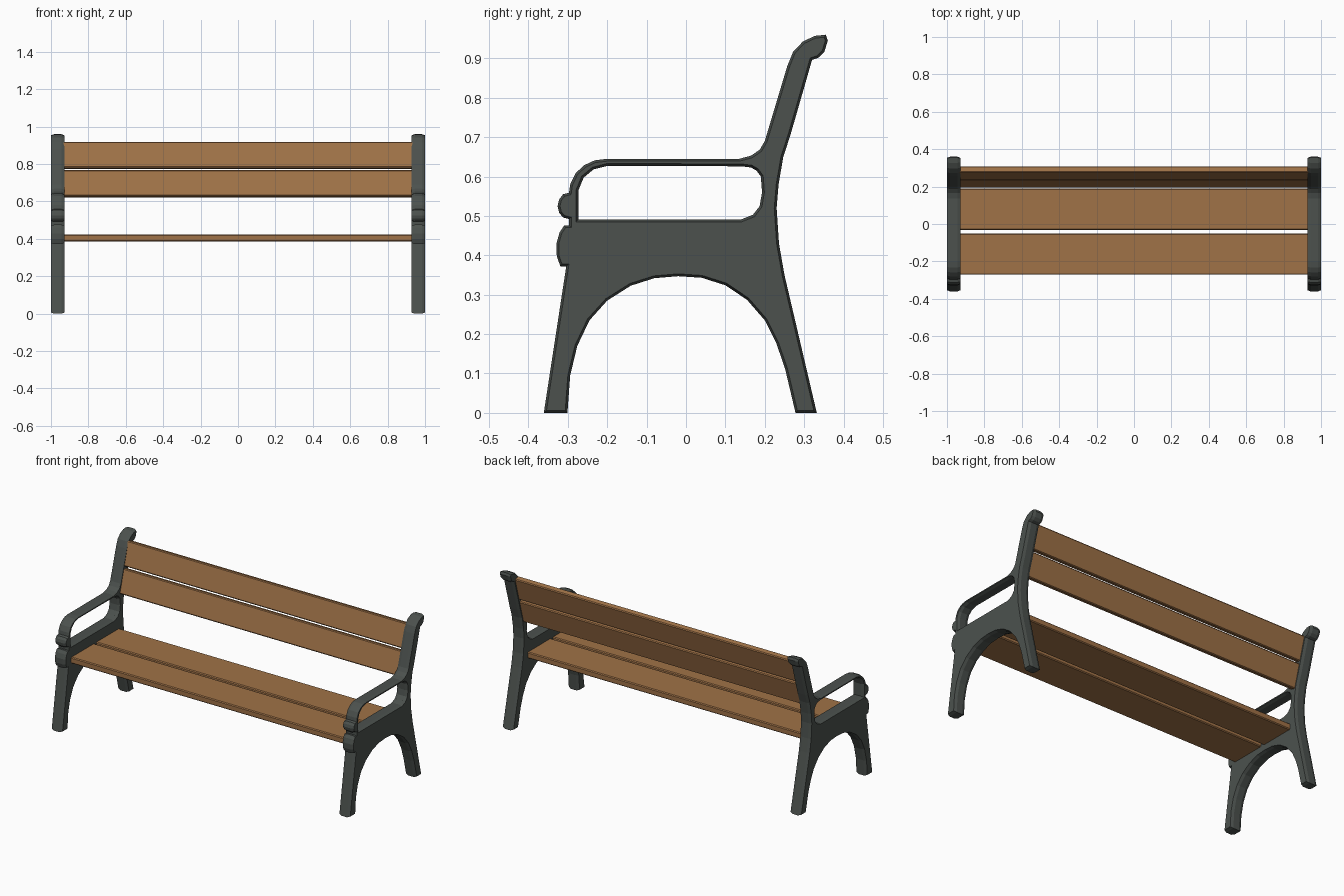
import bpy, bmesh, math
from mathutils import Vector, Matrix

if "Cube" in bpy.data.objects:
    bpy.data.objects.remove(bpy.data.objects["Cube"])


def material(name, col):
    m = bpy.data.materials.new(name)
    m.diffuse_color = (*col, 1)
    m.use_nodes = True
    m.node_tree.nodes["Principled BSDF"].inputs["Base Color"].default_value = m.diffuse_color
    return m


iron = material("dark green grey iron", (0.072, 0.083, 0.076))
wood = material("brown wood", (0.35, 0.168, 0.063))

# Side frame outline (y, z): front leg, scrolls, armrest, back post, rear leg
outline = [(-.361, 0), (-.304, .372), (-.319, .372), (-.328, .398), (-.329, .43),
           (-.321, .458), (-.309, .476), (-.297, .476), (-.297, .492), (-.312, .496),
           (-.322, .508), (-.326, .525), (-.322, .542), (-.312, .555), (-.297, .559),
           (-.294, .58), (-.28, .609), (-.258, .629), (-.232, .641), (-.2, .645),
           (.135, .645), (.165, .653), (.187, .668), (.2, .69), (.257, .88),
           (.272, .917), (.297, .943), (.327, .957), (.355, .96), (.36, .945),
           (.351, .916), (.337, .902), (.32, .896), (.265, .705), (.247, .65),
           (.235, .58), (.23, .52), (.236, .43), (.25, .35), (.332, 0), (.278, 0)]
# Arch between the legs
arch = [(.252, .11), (.23, .175), (.2, .235), (.155, .287), (.1, .324), (.04, .343),
        (-.02, .347), (-.08, .342), (-.14, .323), (-.2, .285), (-.245, .235),
        (-.276, .17), (-.294, .095), (-.301, 0)]
# Opening under the armrest
opening = [(-.273, .491), (.14, .491), (.17, .503), (.187, .525), (.193, .56),
           (.19, .6), (.179, .615), (.165, .623), (.14, .626), (-.2, .627),
           (-.235, .618), (-.26, .597), (-.273, .565)]


def inset(pts, d):
    """Move a loop toward the material, which lies to its right."""
    out = []
    n = len(pts)
    for i in range(n):
        p, a, b = (Vector(pts[k % n]) for k in (i, i - 1, i + 1))
        e, f = (p - a).normalized(), (b - p).normalized()
        n1, n2 = Vector((e.y, -e.x)), Vector((f.y, -f.x))
        out.append(p + (n1 + n2) * d / max(1 + n1.dot(n2), 0.5))
    return out


def side_frame(name, cx):
    bm = bmesh.new()
    half, flat, depth = .036, .019, .006
    caps = {0: [], 3: []}
    for loop in (outline + arch, opening):
        small = inset(loop, depth)
        rings = []
        for x, pts in ((-half, small), (-flat, loop), (flat, loop), (half, small)):
            rings.append([bm.verts.new((cx + x, p[0], p[1])) for p in pts])
        n = len(loop)
        for r, s in zip(rings, rings[1:]):
            for i in range(n):
                j = (i + 1) % n
                bm.faces.new((r[i], r[j], s[j], s[i]))
        for k in caps:
            caps[k] += [bm.edges.get((rings[k][i], rings[k][(i + 1) % n])) for i in range(n)]
    for k, edges in caps.items():
        bmesh.ops.triangle_fill(bm, edges=edges, use_beauty=True,
                                normal=(-1 if k == 0 else 1, 0, 0))
    finish(bm, name, iron)


def finish(bm, name, mat):
    bmesh.ops.recalc_face_normals(bm, faces=bm.faces[:])
    me = bpy.data.meshes.new(name)
    bm.to_mesh(me)
    bm.free()
    me.materials.append(mat)
    ob = bpy.data.objects.new(name, me)
    bpy.context.collection.objects.link(ob)
    return ob


def slat(name, y, z, width, thick, tilt=0):
    """Chamfered board running between the frames."""
    bm = bmesh.new()
    bmesh.ops.create_cube(bm, size=1)
    bmesh.ops.scale(bm, vec=(1.864, width, thick), verts=bm.verts[:])
    long_edges = [e for e in bm.edges if abs(e.verts[0].co.x - e.verts[1].co.x) > 1]
    bmesh.ops.bevel(bm, geom=long_edges, offset=.005, segments=1, affect='EDGES')
    bm.transform(Matrix.Translation((0, y, z)) @ Matrix.Rotation(tilt, 4, 'X'))
    finish(bm, name, wood)


side_frame("left_side_frame", -.964)
side_frame("right_side_frame", .964)

# Seat boards
slat("front_seat_slat", -.161, .405, .22, .037)
slat("rear_seat_slat", .079, .405, .22, .037)

# Backrest boards, leaning back
lean = math.radians(15.7)
for name, s in (("lower_back_slat", -.0785), ("upper_back_slat", .0785)):
    slat(name, .2525 + s * math.sin(lean), .77 + s * math.cos(lean),
         .144, .035, math.pi / 2 - lean)
